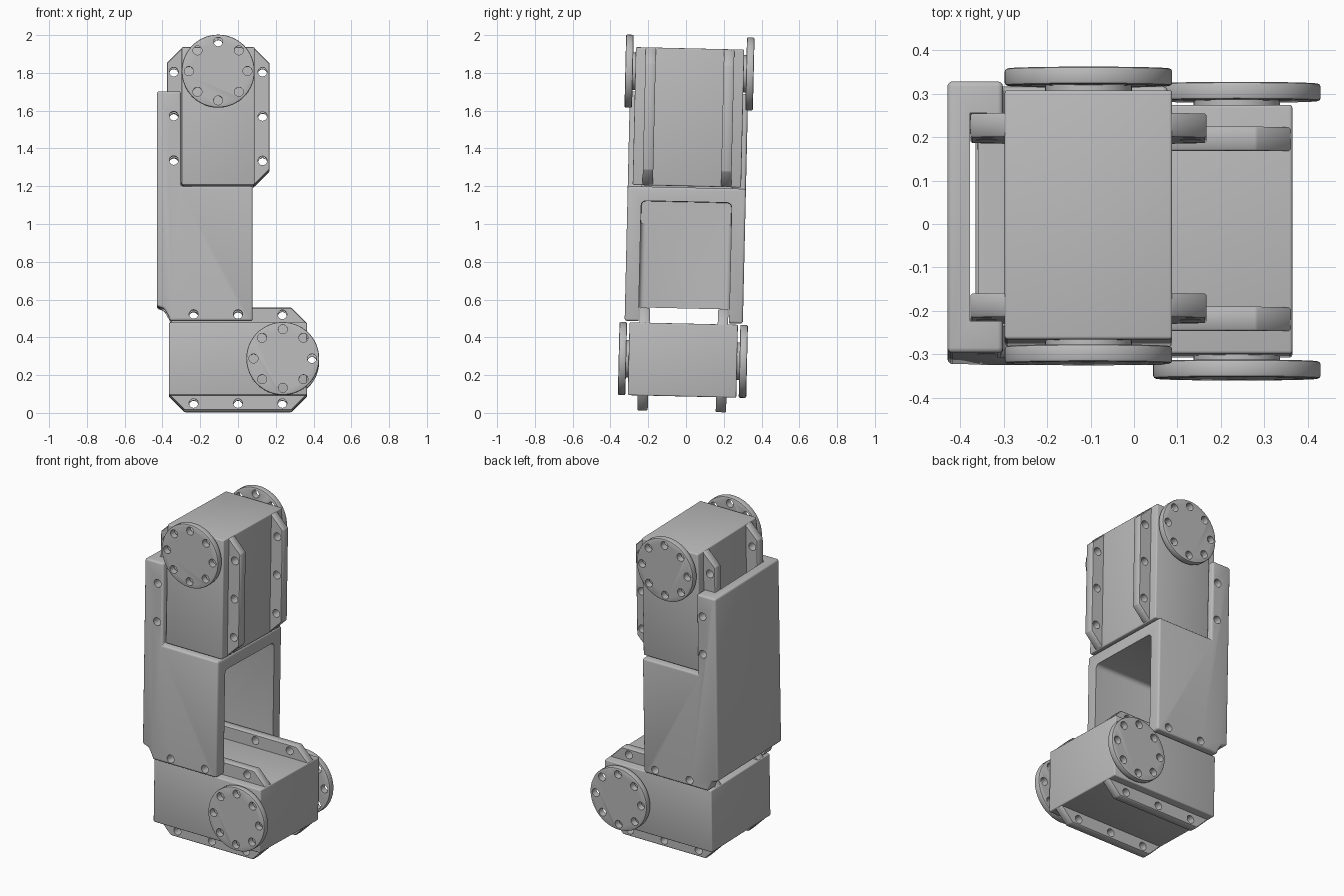
import bpy, bmesh, math
from mathutils import Matrix

if "Cube" in bpy.data.objects:
    bpy.data.objects.remove(bpy.data.objects["Cube"])

grey = bpy.data.materials.new("plain_grey")
grey.use_nodes = True
grey.diffuse_color = (0.5, 0.5, 0.5, 1)
grey.node_tree.nodes["Principled BSDF"].inputs["Base Color"].default_value = (0.5, 0.5, 0.5, 1)

# whole assembly leans back slightly
LEAN = (Matrix.Translation((0, 0, 1)) @ Matrix.Rotation(math.radians(-1.32), 4, 'X')
        @ Matrix.Translation((0, 0, -1)))
parts = []


def prism(name, outlines, y0, y1):
    """Extrude one or more x-z outlines between y0 and y1."""
    bm = bmesh.new()
    for pts in outlines:
        face = bm.faces.new([bm.verts.new((x, y0, z)) for x, z in pts])
        ext = bmesh.ops.extrude_face_region(bm, geom=[face])["geom"]
        verts = [g for g in ext if isinstance(g, bmesh.types.BMVert)]
        bmesh.ops.translate(bm, verts=verts, vec=(0, y1 - y0, 0))
    bmesh.ops.recalc_face_normals(bm, faces=bm.faces)
    mesh = bpy.data.meshes.new(name)
    bm.to_mesh(mesh)
    bm.free()
    mesh.materials.append(grey)
    obj = bpy.data.objects.new(name, mesh)
    bpy.context.collection.objects.link(obj)
    return obj


def circle(cx, cz, r, n):
    return [(cx + r * math.cos(2 * math.pi * i / n), cz + r * math.sin(2 * math.pi * i / n))
            for i in range(n)]


def rect(x0, x1, z0, z1):
    return [(x0, z0), (x1, z0), (x1, z1), (x0, z1)]


def apply(obj, mod):
    bpy.context.view_layer.objects.active = obj
    bpy.ops.object.modifier_apply(modifier=mod.name)


def bevel(obj, width, segments=3):
    mod = obj.modifiers.new("bevel", 'BEVEL')
    mod.width, mod.segments, mod.limit_method = width, segments, 'ANGLE'
    apply(obj, mod)


def cut(obj, cutter):
    mod = obj.modifiers.new("cut", 'BOOLEAN')
    mod.operation, mod.solver, mod.object = 'DIFFERENCE', 'EXACT', cutter
    apply(obj, mod)
    bpy.data.objects.remove(cutter)


def drill(obj, points, r=0.024):
    cut(obj, prism("drill", [circle(x, z, r, 20) for x, z in points], -0.6, 0.6))


def finish(obj):
    bpy.ops.object.select_all(action='DESELECT')
    obj.select_set(True)
    bpy.context.view_layer.objects.active = obj
    bpy.ops.object.shade_smooth_by_angle(angle=math.radians(35))
    parts.append(obj)


def servo(label, cx, cz, upright):
    """Boxy motor: u runs along its length, v across it."""
    def at(u, v):
        return (cx + v, cz + u) if upright else (cx + u, cz + v)

    half, wide, lip, ch = 0.365, 0.193, 0.272, 0.08
    # housing
    body = prism(label + "_motor_body",
                 [[at(-half, -wide), at(half, -wide), at(half, wide), at(-half, wide)]],
                 -0.287, 0.287)
    bevel(body, 0.007)
    finish(body)

    # pair of mounting flanges with bolt holes
    e = half - 0.003
    outline = [at(su * u, sv * v) for su, sv, order in
               ((1, 1, 1), (-1, 1, -1), (-1, -1, 1), (1, -1, -1))
               for u, v in ((e, lip - ch), (e - ch, lip))[::order]]
    bolts = [at(u, v) for u in (-0.235, 0, 0.235) for v in (-0.235, 0.235)]
    for side, s in (("front", -1), ("back", 1)):
        flange = prism(f"{label}_{side}_flange", [outline], s * 0.18, s * 0.235)
        bevel(flange, 0.004, 1)
        drill(flange, bolts)
        finish(flange)

        # output disc on a short hub
        hx, hz = at(0.237, 0)
        finish(prism(f"{label}_{side}_hub", [circle(hx, hz, 0.1, 40)], s * 0.28, s * 0.302))
        disc = prism(f"{label}_{side}_disc", [circle(hx, hz, 0.193, 64)], s * 0.3, s * 0.34)
        bevel(disc, 0.007, 2)
        drill(disc, circle(hx, hz, 0.155, 8))
        finish(disc)


servo("lower", 0.0, 0.28, False)
servo("upper", -0.105, 1.565, True)

# channel bracket joining the motors
bracket = prism("link_bracket", [[
    (-0.43, 1.695), (-0.43, 0.558), (-0.39, 0.545), (-0.362, 0.495), (-0.362, 0.48),
    (0.078, 0.48), (0.078, 1.193), (-0.302, 1.193), (-0.302, 1.695)]], -0.313, 0.313)
bevel(bracket, 0.015)

# hollow below the shelf, slot behind it, open pocket above, gap under the wall
hollow = prism("hollow", [rect(-0.378, 0.3, 0.3, 1.118)], -0.24, 0.24)
bevel(hollow, 0.025)
cut(bracket, hollow)
for x0, x1, z0, z1 in ((-0.378, -0.36, 1.0, 1.3), (-0.378, 0.0, 1.193, 1.9),
                       (-0.6, -0.3, 0.3, 0.553)):
    cut(bracket, prism("pocket", [rect(x0, x1, z0, z1)], -0.24, 0.24))
drill(bracket, [(-0.235, 0.515), (0, 0.515), (-0.34, 1.33), (-0.34, 1.565)])
finish(bracket)

for obj in parts:
    obj.matrix_world = LEAN @ obj.matrix_basis
